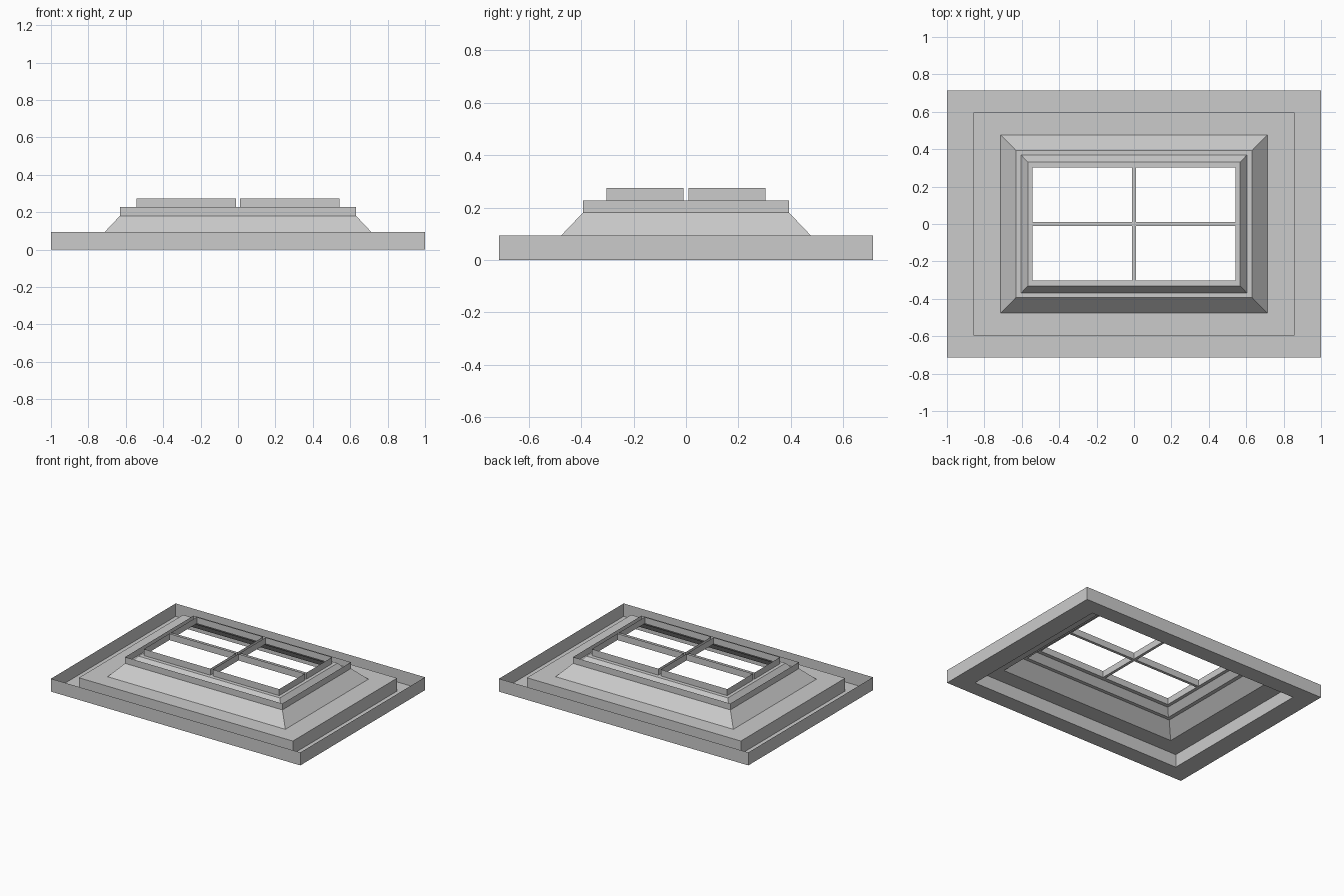
import bpy

if "Cube" in bpy.data.objects:
    bpy.data.objects.remove(bpy.data.objects["Cube"])


def add_mesh(name, verts, faces):
    mesh = bpy.data.meshes.new(name)
    mesh.from_pydata(verts, [], faces)
    mesh.update()
    obj = bpy.data.objects.new(name, mesh)
    bpy.context.collection.objects.link(obj)
    return obj


def ring_sheet(name, rings, cx=0, cy=0):
    """Thin sheet through rectangular rings (half_x, half_y, z), outside to inside."""
    verts, faces = [], []
    for hx, hy, z in rings:
        verts += [(cx + sx * hx, cy + sy * hy, z)
                  for sx, sy in ((-1, -1), (1, -1), (1, 1), (-1, 1))]
    for r in range(len(rings) - 1):
        for i in range(4):
            a, b = r * 4 + i, r * 4 + (i + 1) % 4
            faces.append((a, b, b + 4, a + 4))
    return add_mesh(name, verts, faces)


# Heights of the steps
BASE, LEDGE, SASH, TOP = 0.094, 0.181, 0.227, 0.274
PX, PY, BAR = 0.543, 0.303, 0.01   # pane opening half size, half bar width

# Base tray: upright outer lip, floor, inner step, flat shelf
ring_sheet("base_tray", [(1, 0.714, BASE), (1, 0.714, 0)][::-1])
ring_sheet("base_step", [(1, 0.714, 0), (0.858, 0.597, 0),
                         (0.858, 0.597, BASE), (0.713, 0.476, BASE)])

# Sloped curb rising to a narrow ledge
ring_sheet("sloped_curb", [(0.713, 0.476, BASE), (0.631, 0.393, LEDGE),
                           (0.603, 0.368, LEDGE)])

# Upright lip around the ledge
ring_sheet("upper_lip", [(0.631, 0.393, LEDGE), (0.631, 0.393, SASH)])

# Sash: small bevel and flat border
ring_sheet("sash_border", [(0.603, 0.368, LEDGE), (0.567, 0.331, SASH),
                           (PX, PY, SASH)])

# Flat cross strip between the panes
xs, ys = (-PX, -BAR, BAR, PX), (-PY, -BAR, BAR, PY)
grid = [(x, y, SASH) for y in ys for x in xs]
cells = [(i, j) for j in range(3) for i in range(3) if i == 1 or j == 1]
add_mesh("cross_strip", grid,
         [(j * 4 + i, j * 4 + i + 1, j * 4 + i + 5, j * 4 + i + 4) for i, j in cells])

# Raised thin collar around each of the four openings
hx, hy = (PX - BAR) / 2, (PY - BAR) / 2
for sx in (-1, 1):
    for sy in (-1, 1):
        ring_sheet("pane_collar", [(hx, hy, SASH), (hx, hy, TOP)],
                   sx * (BAR + hx), sy * (BAR + hy))
